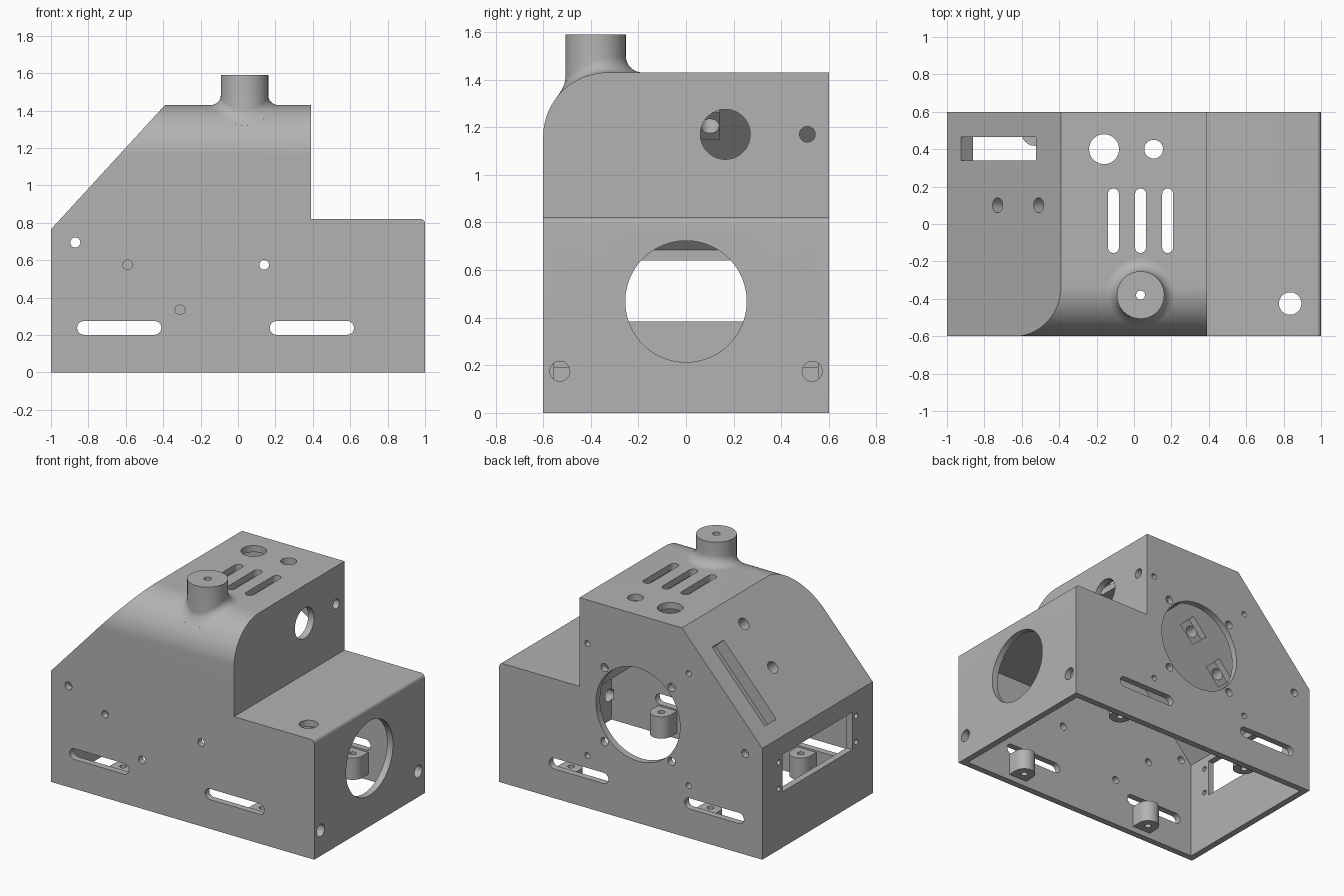
import bpy, bmesh, math
from mathutils import Matrix, Vector

if "Cube" in bpy.data.objects:
    bpy.data.objects.remove(bpy.data.objects["Cube"], do_unlink=True)

grey = bpy.data.materials.new("light_grey")
grey.use_nodes = True
colour = (0.45, 0.45, 0.45, 1)
grey.diffuse_color = colour
grey.node_tree.nodes["Principled BSDF"].inputs["Base Color"].default_value = colour

# Drawing planes: local x, y lie in the plane, local z is the extrusion
TOP = Matrix.Identity(4)
FRONT = Matrix.Rotation(math.pi / 2, 4, 'X')
SIDE = Matrix(((0, 0, 1, 0), (1, 0, 0, 0), (0, 1, 0, 0), (0, 0, 0, 1)))
RISE = 1.09
ANGLE = math.atan(RISE)
C, S = math.cos(ANGLE), math.sin(ANGLE)
SLOPE = Matrix(((C, 0, -S, -1), (0, 1, 0, 0), (S, 0, C, 0.765), (0, 0, 0, 1)))


def arc(cx, cy, r, start, end, n):
    angles = [math.radians(start + (end - start) * i / n) for i in range(n + 1)]
    return [(cx + r * math.cos(a), cy + r * math.sin(a)) for a in angles]


def circle(cx, cy, r, n=48):
    return arc(cx, cy, r, 0, 360, n)[:-1]


def rect(x0, x1, y0, y1):
    return [(x0, y0), (x1, y0), (x1, y1), (x0, y1)]


def slot(x0, x1, y, r):
    return arc(x0 + r, y, r, 90, 270, 16) + arc(x1 - r, y, r, -90, 90, 16)


def finish(name, bm):
    bmesh.ops.recalc_face_normals(bm, faces=bm.faces)
    mesh = bpy.data.meshes.new(name)
    bm.to_mesh(mesh)
    bm.free()
    mesh.materials.append(grey)
    obj = bpy.data.objects.new(name, mesh)
    bpy.context.collection.objects.link(obj)
    return obj


def prism(name, points, plane, low, high):
    bm = bmesh.new()
    base = bm.faces.new([bm.verts.new((x, y, low)) for x, y in points])
    side = bmesh.ops.extrude_face_region(bm, geom=[base])
    moved = [v for v in side["geom"] if isinstance(v, bmesh.types.BMVert)]
    bmesh.ops.translate(bm, verts=moved, vec=(0, 0, high - low))
    bm.transform(plane)
    return finish(name, bm)


def combine(target, tool, operation, keep=False):
    tool.hide_render = True
    mod = target.modifiers.new("cut", 'BOOLEAN')
    mod.operation = operation
    mod.solver = 'EXACT'
    mod.object = tool
    bpy.context.view_layer.objects.active = target
    bpy.ops.object.modifier_apply(modifier=mod.name)
    if not keep:
        bpy.data.objects.remove(tool, do_unlink=True)


def cut(target, points, plane, low, high):
    combine(target, prism("cutter", points, plane, low, high), 'DIFFERENCE')


# Outer block: stepped side profile crossed with a round-shouldered end profile
FILLET_Y, FILLET_Z, FILLET_R = -0.33, 1.16, 0.27


def shoulder(r, half):
    return [(-half, -0.2), (half, -0.2), (half, FILLET_Z + r)] + \
        arc(FILLET_Y, FILLET_Z, r, 90, 180, 24)


steps = [(-1, 0), (1, 0)] + arc(0.975, 0.795, 0.025, 0, 90, 6) + \
    [(0.39, 0.82), (0.39, 1.6), (-1 + 0.835 / RISE, 1.6), (-1, 0.765)]
housing = prism("housing", steps, FRONT, -0.8, 0.8)
combine(housing, prism("cutter", shoulder(FILLET_R, 0.6), SIDE, -1.2, 1.2), 'INTERSECT')

# Inner cavity, open below
inner = [(-0.955, -0.1), (0.955, -0.1), (0.955, 0.775), (0.345, 0.775),
         (0.345, 1.6), (-0.955 + 0.915 / RISE, 1.6), (-0.955, 0.685)]
cavity = prism("cavity", inner, FRONT, -0.8, 0.8)
combine(cavity, prism("cutter", shoulder(0.225, 0.555), SIDE, -1.2, 1.2), 'INTERSECT')

# Solid features left standing inside: tube, screw posts, slope bosses
cut(cavity, circle(-0.313, 1.15, 0.282, 96), SIDE, -1.1, -0.23)
for x in (-0.53, 0.53):
    for side in (-1, 1):
        post = arc(x, side * 0.49, 0.072, 0, -180 * side, 20)
        post += [(x - 0.072, side * 0.58), (x + 0.072, side * 0.58)]
        cut(cavity, post, TOP, 0.04, 0.19)
for u in (0.4, 0.725):
    cut(cavity, rect(u - 0.08, u + 0.08, 0.05, 0.14), SLOPE, -0.14, 0.1)
combine(housing, cavity, 'DIFFERENCE')

# Round bore opening on the slope
cut(housing, circle(-0.313, 1.15, 0.257, 96), SIDE, -1.3, -0.15)

# Slots and corner screw holes shared by the front and back walls
for low, high in ((0.5, 0.7), (-0.7, -0.5)):
    wall = FRONT
    thin = (low + 0.04, high) if low > 0 else (low, high - 0.04)
    for x0 in (-0.86, 0.17):
        cut(housing, slot(x0, x0 + 0.45, 0.238, 0.037), wall, *thin)
    cut(housing, circle(-0.87, 0.695, 0.027, 24), wall, *thin)

# Front wall screw holes
for x, z in ((-0.59, 0.575), (0.14, 0.575), (-0.31, 0.335)):
    cut(housing, circle(x, z, 0.026, 24), FRONT, 0.53, 0.7)

# Back wall fan opening with two rings of screw holes
cut(housing, circle(-0.055, 0.745, 0.32, 96), FRONT, -0.7, -0.5)
for sx in (-1, 1):
    for sz in (-1, 1):
        for reach, r in ((0.255, 0.028), (0.385, 0.02)):
            cut(housing, circle(-0.055 + sx * reach, 0.745 + sz * reach, r, 24),
                FRONT, -0.7, -0.5)

# Lower end wall: large opening and screw holes
cut(housing, circle(0, 0.468, 0.255, 96), SIDE, 0.9, 1.1)
for s in (-1, 1):
    for y, z, r in ((0.485, 0.585, 0.029), (0.485, 0.38, 0.029), (0.53, 0.175, 0.042)):
        cut(housing, circle(s * y, z, r, 24), SIDE, 0.94, 1.1)

# Upper end wall holes
for y, r in ((-0.42, 0.033), (-0.18, 0.033), (0.165, 0.105), (0.51, 0.033)):
    cut(housing, circle(y, 1.17, r), SIDE, 0.3, 0.5)

# Opposite wall: rectangular window with small screws
cut(housing, rect(-0.38, 0.38, 0.383, 0.64), SIDE, -1.1, -0.9)
for s in (-1, 1):
    for z in (0.42, 0.6):
        cut(housing, circle(s * 0.42, z, 0.018, 20), SIDE, -1.1, -0.9)

# Roof holes, vents and ledge hole
cut(housing, circle(-0.16, 0.4, 0.08), TOP, 1.3, 1.5)
cut(housing, circle(0.105, 0.4, 0.05), TOP, 1.3, 1.5)
cut(housing, circle(0.835, -0.425, 0.06), TOP, 0.7, 0.9)
for x in (-0.11, 0.035, 0.18):
    vent = [(x + b, a) for a, b in slot(-0.155, 0.19, 0, 0.029)]
    cut(housing, vent, TOP, 1.3, 1.5)

# Slope slot and screw holes
cut(housing, rect(0.075 / C, 0.475 / C, 0.34, 0.465), SLOPE, -0.2, 0.1)
for u in (0.4, 0.725):
    cut(housing, circle(u, 0.1, 0.04, 32), SLOPE, -0.3, 0.1)

# Chimney: a column whose flared foot follows the roof
CX, CY, CR, CTOP = 0.035, -0.38, 0.127, 1.59


def roof(y):
    drop = min(0, y - FILLET_Y)
    return FILLET_Z + math.sqrt(max(0, FILLET_R ** 2 - drop ** 2))


def foot(t, angle):
    flare = 0.05 * (1.1 + 0.3 * math.sin(angle))
    r = CR + flare * (1 - math.sin(t))
    y = CY + r * math.sin(angle)
    return Vector((CX + r * math.cos(angle), y, roof(y) + flare * (1 - math.cos(t))))


bm = bmesh.new()
N = 64
angles = [2 * math.pi * i / N for i in range(N)]
rings = [[bm.verts.new(foot(0, a) - Vector((0, 0, 0.025))) for a in angles]]
for k in range(9):
    rings.append([bm.verts.new(foot(k * math.pi / 16, a)) for a in angles])
rings.append([bm.verts.new((CX + CR * math.cos(a), CY + CR * math.sin(a), CTOP)) for a in angles])
for lower, upper in zip(rings, rings[1:]):
    for i in range(N):
        j = (i + 1) % N
        bm.faces.new((lower[i], lower[j], upper[j], upper[i]))
bm.faces.new(rings[-1])
hub = bm.verts.new((CX, CY, roof(CY) - 0.03))
for i in range(N):
    bm.faces.new((rings[0][(i + 1) % N], rings[0][i], hub))
chimney = finish("chimney", bm)
for part in (chimney, housing):
    cut(part, circle(CX, CY, 0.024, 24), TOP, 1.25, 1.7)

# Screw bores in the posts
for x in (-0.53, 0.53):
    for y in (-0.49, 0.49):
        cut(housing, circle(x, y, 0.022, 20), TOP, -0.05, 0.3)

bpy.ops.object.select_all(action='DESELECT')
for part in (housing, chimney):
    part.select_set(True)
bpy.context.view_layer.objects.active = housing
bpy.ops.object.shade_smooth_by_angle(angle=math.radians(30))
